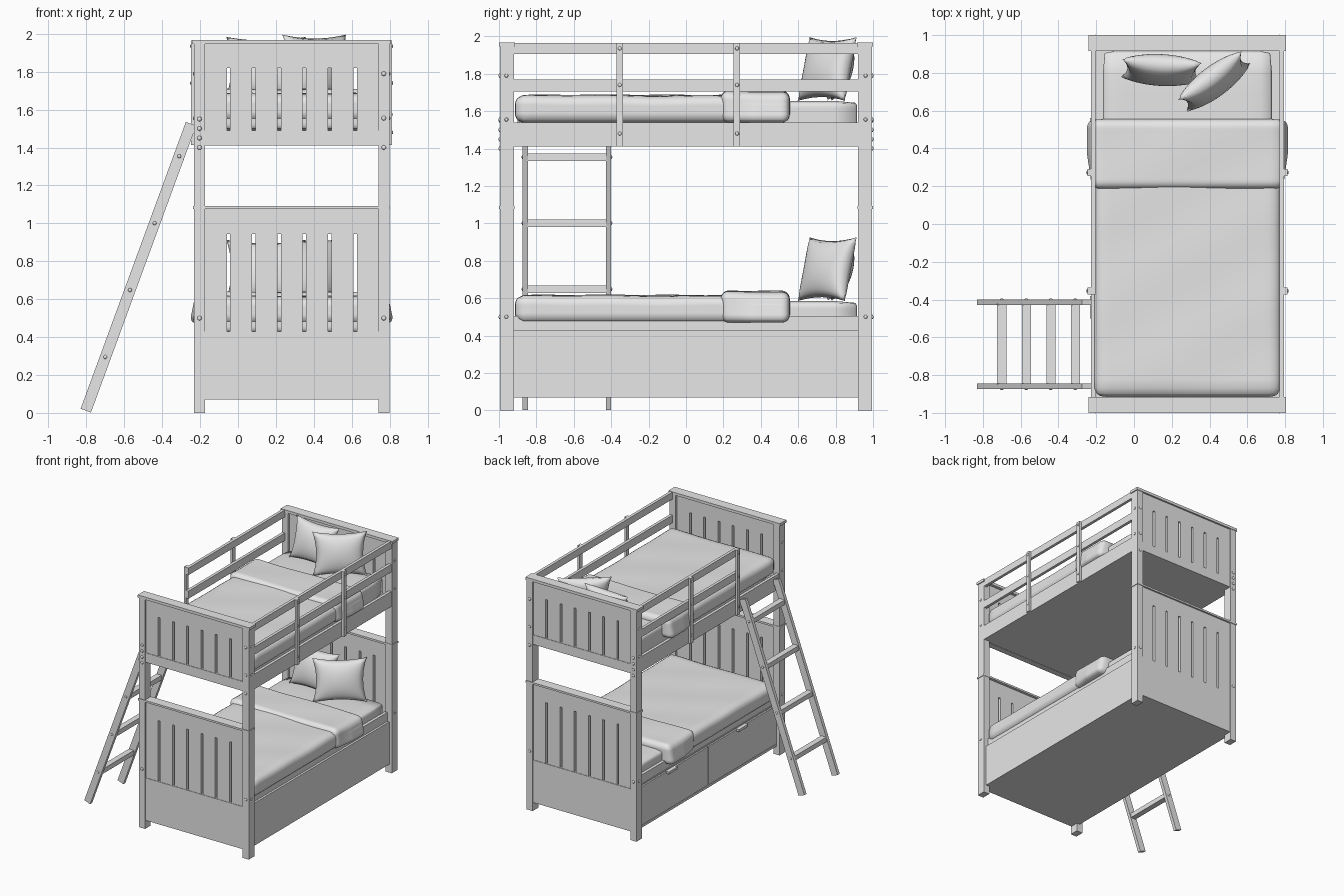
import bpy, bmesh, math
from mathutils import Vector, Matrix

if "Cube" in bpy.data.objects:
    bpy.data.objects.remove(bpy.data.objects["Cube"])

CX = 0.283          # centre line of the bed in x
UP = 1.07           # height of upper bunk above lower bunk
grey = bpy.data.materials.new("light grey")
grey.diffuse_color = (0.8, 0.8, 0.8, 1)
grey.use_nodes = True
grey.node_tree.nodes["Principled BSDF"].inputs["Base Color"].default_value = grey.diffuse_color


def finish(name, bm, smooth=False):
    bmesh.ops.recalc_face_normals(bm, faces=bm.faces)
    me = bpy.data.meshes.new(name)
    bm.to_mesh(me)
    bm.free()
    me.materials.append(grey)
    ob = bpy.data.objects.new(name, me)
    bpy.context.collection.objects.link(ob)
    for p in me.polygons:
        p.use_smooth = smooth
    return ob


def add_box(bm, x, y, z):
    m = Matrix.LocRotScale(Vector(((x[0]+x[1])/2, (y[0]+y[1])/2, (z[0]+z[1])/2)), None,
                           Vector((abs(x[1]-x[0]), abs(y[1]-y[0]), abs(z[1]-z[0]))))
    bmesh.ops.create_cube(bm, size=1, matrix=m)


def boxes(name, items):
    bm = bmesh.new()
    for it in items:
        add_box(bm, *it)
    return finish(name, bm)


def bolts(name, spots, axis, r=0.012):
    # domed bolt heads, flattened along their axis
    bm = bmesh.new()
    for p in spots:
        s = Vector((1, 1, 1))
        s[axis] = 0.6
        bmesh.ops.create_uvsphere(bm, u_segments=12, v_segments=8, radius=r,
                                  matrix=Matrix.LocRotScale(Vector(p), None, s))
    return finish(name, bm, True)


def mx(x):
    return 2 * CX - x


def soft_box(name, x, y, z, r, wave=0.0, flare=0.0, cuts=30):
    # rounded cushion with gentle wrinkles and optional flared hem
    bm = bmesh.new()
    bmesh.ops.create_cube(bm, size=2)
    bmesh.ops.subdivide_edges(bm, edges=bm.edges[:], cuts=cuts, use_grid_fill=True)
    lo, hi = Vector((x[0], y[0], z[0])), Vector((x[1], y[1], z[1]))
    mid, half = (lo + hi) / 2, (hi - lo) / 2
    for v in bm.verts:
        p = Vector([v.co[i] * half[i] for i in range(3)])
        core = Vector([max(-half[i] + r, min(half[i] - r, p[i])) for i in range(3)])
        d = p - core
        if d.length > 1e-6:
            p = core + d.normalized() * r
        t = (p.z + half.z) / (2 * half.z)
        v_y = (p.y + half.y) / (2 * half.y)
        p.x += math.copysign(flare * (1 - t) * min(1, 2 * v_y), p.x) if abs(p.x) > half.x - r else 0
        if t > 0.6:
            p.z += wave * (math.sin(9 * p.x + 5 * p.y) + math.sin(13 * p.y - 7 * p.x + 1))
        v.co = p + mid
    return finish(name, bm, True)


def pillow(name, loc, w, h, t, turn, lean):
    # two puffed sheets with pulled-in sides and pointed corners
    bm = bmesh.new()
    for side in (1, -1):
        res = bmesh.ops.create_grid(bm, x_segments=20, y_segments=20, size=1)
        for v in res["verts"]:
            a, b = v.co.x, v.co.y
            puff = max(0, (1 - a*a) * (1 - b*b)) ** 0.45
            v.co = Vector((a*w*(1 - 0.14*(1 - b*b)), side*t*puff, b*h*(1 - 0.12*(1 - a*a))))
    bmesh.ops.remove_doubles(bm, verts=bm.verts, dist=0.0005)
    rot = Matrix.Rotation(math.radians(turn), 4, 'Z') @ Matrix.Rotation(math.radians(lean), 4, 'X')
    bm.transform(Matrix.Translation(loc) @ rot)
    return finish(name, bm, True)


# Corner posts
boxes("posts", [((x0, x1), (s*0.995, s*0.92), (0, 1.955))
                for s in (-1, 1) for x0, x1 in ((-0.232, -0.175), (mx(-0.175), mx(-0.232)))])

# Slotted end panels with caps
slots = [-0.05 + 0.1335 * i for i in range(6)]
for s, end in ((-1, "foot"), (1, "head")):
    for tag, z0, s0, s1, z1 in (("lower", 0.07, 0.43, 0.945, 1.078), ("upper", 1.41, 1.49, 1.82, 1.95)):
        x0, x1, y = -0.18, mx(-0.18), (s*0.985, s*0.94)
        edges = [x0] + [e for c in slots for e in (c - 0.009, c + 0.009)] + [x1]
        items = [((edges[i], edges[i+1]), y, (s0, s1)) for i in range(0, len(edges), 2)]
        items += [((x0, x1), (s*0.989, s*0.936), (z0, s0)), ((x0, x1), y, (s1, z1))]
        boxes(f"{end}_panel_{tag}", items)
    boxes(f"{end}_caps", [((-0.24, mx(-0.24)), (s*1.0, s*0.915), (1.945, 1.968)),
                          ((-0.237, mx(-0.237)), (s*1.0, s*0.917), (1.076, 1.092))])
    bolts(f"{end}_bolts", [(-0.203, s*0.995, z) for z in (0.5, 1.40, 1.45, 1.50, 1.55)] +
          [(mx(-0.203), s*0.995, z) for z in (0.5, 1.40, 1.555, 1.79)], 1)

# Upper side boards and guard rails, with the left guard open at the ladder
for name, f, y0 in (("right", mx, -0.92), ("left", lambda x: x, -0.372)):
    xs = (f(-0.228), f(-0.203))
    boxes(f"{name}_upper_rails", [(xs, (-0.92, 0.92), (1.412, 1.54)),
                                  (xs, (y0, 0.92), (1.705, 1.77)),
                                  (xs, (y0, 0.92), (1.905, 1.965))])
    boxes(f"{name}_guard_uprights", [((f(-0.247), f(-0.228)), (y, y + 0.035), (1.412, 1.965))
                                     for y in (-0.372, 0.255)])
    bolts(f"{name}_guard_bolts", [(f(-0.247), y, z) for y in (-0.354, 0.273)
                                  for z in (1.48, 1.74, 1.935)], 0, 0.01)
    bolts(f"{name}_post_bolts", [(f(-0.232), s*0.96, z) for s in (-1, 1)
                                 for z in (0.5, 1.555, 1.79)], 0, 0.01)
    # Lower base sides
    boxes(f"{name}_lower_rail", [((f(-0.19), f(-0.165)), (-0.92, 0.92), (0.43, 0.505))])
boxes("right_base_panel", [((mx(-0.208), mx(-0.18)), (-0.92, 0.92), (0.07, 0.43))])

# Drawer fronts, handles and the frame behind them
boxes("left_base_frame", [((-0.195, -0.17), (-0.92, 0.92), (0.07, 0.43)),
                          ((-0.205, -0.17), (-0.92, 0.92), (0.07, 0.09))])
boxes("drawer_fronts", [((-0.208, -0.19), (-0.912, -0.005), (0.095, 0.42)),
                        ((-0.208, -0.19), (0.005, 0.912), (0.095, 0.42))])
boxes("drawer_handles", [((-0.232, -0.2), (y - 0.06, y + 0.06), (0.405, 0.425)) for y in (-0.44, 0.5)])

# Bunk bases
boxes("lower_base", [((-0.2, mx(-0.2)), (-0.94, 0.94), (0.07, 0.09))])
boxes("upper_base", [((-0.21, mx(-0.21)), (-0.94, 0.94), (1.412, 1.432))])

# Bedding on both bunks
for tag, dz in (("lower", 0), ("upper", UP)):
    soft_box(f"{tag}_mattress", (-0.165, mx(-0.165)), (-0.9, 0.915), (0.42 + dz, 0.585 + dz), 0.035, 0, 0, 14)
    soft_box(f"{tag}_duvet", (-0.212, mx(-0.212)), (-0.915, 0.5), (0.465 + dz, 0.615 + dz), 0.055, 0.002)
    soft_box(f"{tag}_duvet_fold", (-0.222, mx(-0.222)), (0.185, 0.555), (0.468 + dz, 0.637 + dz),
             0.045, 0.002, 0.035)
    pillow(f"{tag}_back_pillow", (0.145, 0.815, 0.75 + dz), 0.21, 0.17, 0.075, -3, -16)
    pillow(f"{tag}_front_pillow", (0.425, 0.755, 0.755 + dz), 0.21, 0.175, 0.075, 37, -13)

# Ladder leaning on the left side
foot, top = Vector((-0.803, 0.012)), Vector((-0.248, 1.525))
d = (top - foot).normalized()
n = Vector((d.y, -d.x)) * 0.029
for name, y0, y1 in (("front", -0.873, -0.845), ("back", -0.428, -0.4)):
    bm = bmesh.new()
    ring = [foot + n, foot - n, top - n, top + n]
    vs = [bm.verts.new((p.x, y0, p.y)) for p in ring]
    f = bm.faces.new(vs)
    ext = bmesh.ops.extrude_face_region(bm, geom=[f])
    bmesh.ops.translate(bm, vec=(0, y1 - y0, 0), verts=[g for g in ext["geom"] if isinstance(g, bmesh.types.BMVert)])
    finish(f"ladder_{name}_rail", bm)
rungs = [(-0.7 + 0.13 * i, 0.295 + 0.353 * i) for i in range(4)]
boxes("ladder_rungs", [((x - 0.024, x + 0.024), (-0.85, -0.42), (z - 0.02, z + 0.02)) for x, z in rungs])
bolts("ladder_bolts", [(x, y, z) for x, z in rungs for y in (-0.873, -0.4)], 1, 0.01)
# Ladder hooks reaching over to the bed side
boxes("ladder_hooks", [((-0.27, -0.2), (y, y + 0.02), (1.47, 1.51)) for y in (-0.869, -0.424)])
